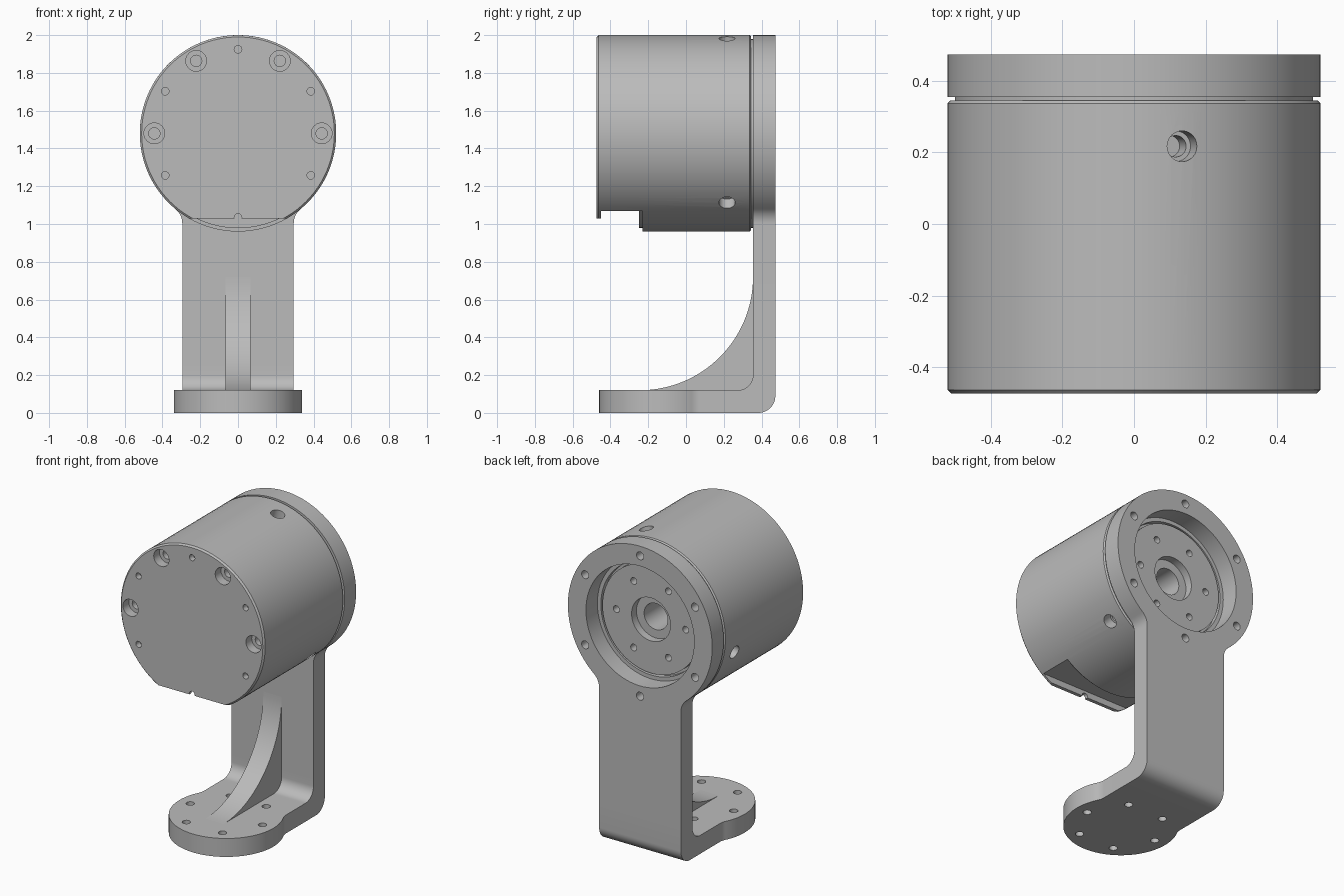
import bpy, bmesh
from math import sin, cos, pi, atan2, sqrt, radians
from mathutils import Vector

cube = bpy.data.objects.get("Cube")
if cube:
    bpy.data.objects.remove(cube, do_unlink=True)

grey = bpy.data.materials.new("machined grey")
grey.use_nodes = True
GREY = (0.5, 0.5, 0.5, 1)
grey.diffuse_color = GREY
grey.node_tree.nodes["Principled BSDF"].inputs["Base Color"].default_value = GREY

AXIS_Z = 1.48              # height of the motor axis
BACK, FRONT = 0.473, -0.473
PLATE = 0.355              # front face of the upright plate
FOOT_TOP = 0.12
ARM = 0.295                # half width of the bracket arm
JOINT = 0.25               # where plates meet the bent corner


def finish(name, bm):
    bmesh.ops.remove_doubles(bm, verts=bm.verts, dist=1e-5)
    bmesh.ops.recalc_face_normals(bm, faces=bm.faces)
    mesh = bpy.data.meshes.new(name)
    bm.to_mesh(mesh)
    bm.free()
    mesh.materials.append(grey)
    obj = bpy.data.objects.new(name, mesh)
    bpy.context.collection.objects.link(obj)
    return obj


def lathe(name, profile, origin, axis, steps=24):
    """Revolve (radius, height) points around an axis through origin."""
    bm = bmesh.new()
    verts = [bm.verts.new((r, 0, h)) for r, h in profile]
    edges = [bm.edges.new(pair) for pair in zip(verts, verts[1:])]
    bmesh.ops.spin(bm, geom=verts + edges, cent=(0, 0, 0), axis=(0, 0, 1),
                   angle=2 * pi, steps=steps)
    turn = Vector(axis).to_track_quat('Z', 'Y').to_matrix().to_4x4()
    bmesh.ops.transform(bm, matrix=turn, verts=bm.verts)
    bmesh.ops.translate(bm, vec=origin, verts=bm.verts)
    return finish(name, bm)


def rod(name, radius, low, high, origin, axis, steps=24):
    profile = [(0, low), (radius, low), (radius, high), (0, high)]
    return lathe(name, profile, origin, axis, steps)


def prism(name, outline, place, low, high):
    """Extrude a 2D outline; place maps (u, v, depth) to a 3D point."""
    bm = bmesh.new()
    a = [bm.verts.new(place(u, v, low)) for u, v in outline]
    b = [bm.verts.new(place(u, v, high)) for u, v in outline]
    bm.faces.new(a)
    bm.faces.new(b)
    for i in range(len(a)):
        j = (i + 1) % len(a)
        bm.faces.new((a[i], a[j], b[j], b[i]))
    return finish(name, bm)


def arc(cu, cv, r, start, end, n=12):
    angles = [start + (end - start) * i / n for i in range(n + 1)]
    return [(cu + r * cos(t), cv + r * sin(t)) for t in angles]


def paddle(c, radius, end, fillet=0.1):
    """Disc centred at v = c blending into a straight arm that stops at v = end."""
    side = ARM + fillet
    drop = sqrt((radius + fillet) ** 2 - side ** 2)
    half = [(ARM, end)]
    half += arc(side, c - drop, fillet, pi, atan2(drop, -side), 8)
    half += arc(0, c, radius, atan2(-drop, side), pi / 2, 48)[1:]
    return half + [(-u, v) for u, v in reversed(half[:-1])]


def cut(target, cutter):
    mod = target.modifiers.new("cut", 'BOOLEAN')
    mod.operation = 'DIFFERENCE'
    mod.solver = 'EXACT'
    mod.object = cutter
    bpy.context.view_layer.objects.active = target
    bpy.ops.object.modifier_apply(modifier=mod.name)
    bpy.data.objects.remove(cutter, do_unlink=True)


def around(radius, angles, y):
    """Points on a circle about the motor axis."""
    return [(radius * cos(radians(a)), y, AXIS_Z + radius * sin(radians(a)))
            for a in angles]


SIXTHS = range(0, 360, 60)
ODD_SIXTHS = range(30, 390, 60)
ALONG_Y = (0, 1, 0)
yz = lambda u, v, d: (d, u, v)

# Motor housing: turned shell with output disc, groove and stepped bore
housing = lathe("motor_housing", [
    (0, FRONT), (0.51, FRONT), (0.52, -0.463), (0.52, 0.337), (0.512, 0.345),
    (0.5, 0.345), (0.5, PLATE), (0.365, PLATE), (0.365, 0.325), (0.35, 0.325),
    (0.35, 0.36), (0.14, 0.36), (0.14, 0.31), (0.085, 0.31), (0.085, 0.1),
    (0, 0.1)], (0, 0, AXIS_Z), ALONG_Y, 96)

# Flat relief under the front of the housing
cut(housing, prism("relief", [(-0.6, 0.8), (-0.6, 1.03), (-0.45, 1.03),
                              (-0.45, 1.07), (-0.23, 1.07), (-0.23, 0.8)],
                   yz, -0.6, 0.6))

# Counterbored screw holes and small holes on the front cover
for p in around(0.443, (0, 60, 120, 180), FRONT):
    cut(housing, lathe("counterbore", [(0, -0.1), (0.055, -0.1), (0.055, 0.06),
                                       (0.03, 0.06), (0.03, 0.12), (0, 0.12)],
                       p, ALONG_Y))
for p in around(0.445, ODD_SIXTHS, FRONT):
    cut(housing, rod("hole", 0.02, -0.05, 0.04, p, ALONG_Y, 16))

# Threaded holes on the output disc
for p in around(0.25, SIXTHS, 0.36):
    cut(housing, rod("hole", 0.022, -0.06, 0.05, p, ALONG_Y, 16))

# Three radial ports in the shell
for a in (75, 195, 315):
    axis = (cos(radians(a)), 0, sin(radians(a)))
    cut(housing, lathe("port", [(0, 0.38), (0.03, 0.38), (0.03, 0.45),
                                (0.043, 0.45), (0.043, 0.6), (0, 0.6)],
                       (0, 0.217, AXIS_Z), axis))

# Inner flange showing in the relief
flange = rod("inner_flange", 0.502, -0.25, -0.2, (0, 0, AXIS_Z), ALONG_Y, 96)
cut(flange, prism("trim", [(-0.4, 1.2), (-0.4, 2.2), (-0.1, 2.2), (-0.1, 1.2)],
                  yz, -0.7, 0.7))

# Upright plate with mounting ring
upright = prism("upright_plate", paddle(AXIS_Z, 0.52, JOINT),
                lambda u, v, d: (u, d, v), PLATE, BACK)
cut(upright, rod("bore", 0.39, 0.2, 0.6, (0, 0, AXIS_Z), ALONG_Y, 96))
for p in around(0.457, ODD_SIXTHS, BACK):
    cut(upright, rod("hole", 0.026, -0.3, 0.1, p, ALONG_Y))

# Round foot with bolt holes
foot = prism("foot_plate", paddle(0.12, 0.34, -JOINT),
             lambda u, v, d: (u, -v, d), 0, FOOT_TOP)
for a in SIXTHS:
    p = (0.26 * cos(radians(a)), -0.12 + 0.26 * sin(radians(a)), 0)
    cut(foot, rod("hole", 0.025, -0.1, 0.3, p, (0, 0, 1)))

# Bent corner joining foot and upright
bend = [(JOINT, 0)] + arc(BACK - 0.09, 0.09, 0.09, -pi / 2, 0)
bend += [(BACK, JOINT), (PLATE, JOINT)]
bend += arc(PLATE - 0.08, FOOT_TOP + 0.08, 0.08, 0, -pi / 2) + [(JOINT, FOOT_TOP)]
corner = prism("bracket_corner", bend, yz, -ARM, ARM)

# Curved stiffening rib
r = 0.6
sweep = arc(PLATE - r, FOOT_TOP + r, r, -pi / 2, 0, 32)
rib = prism("stiffening_rib",
            sweep + [(PLATE + 0.02, FOOT_TOP + r), (PLATE + 0.02, FOOT_TOP - 0.02),
                     (PLATE - r, FOOT_TOP - 0.02)], yz, -0.066, 0.066)

# Smooth shading with crisp edges
bpy.ops.object.select_all(action='DESELECT')
for obj in (housing, flange, upright, foot, corner, rib):
    obj.select_set(True)
bpy.context.view_layer.objects.active = housing
bpy.ops.object.shade_smooth_by_angle(angle=radians(30))
